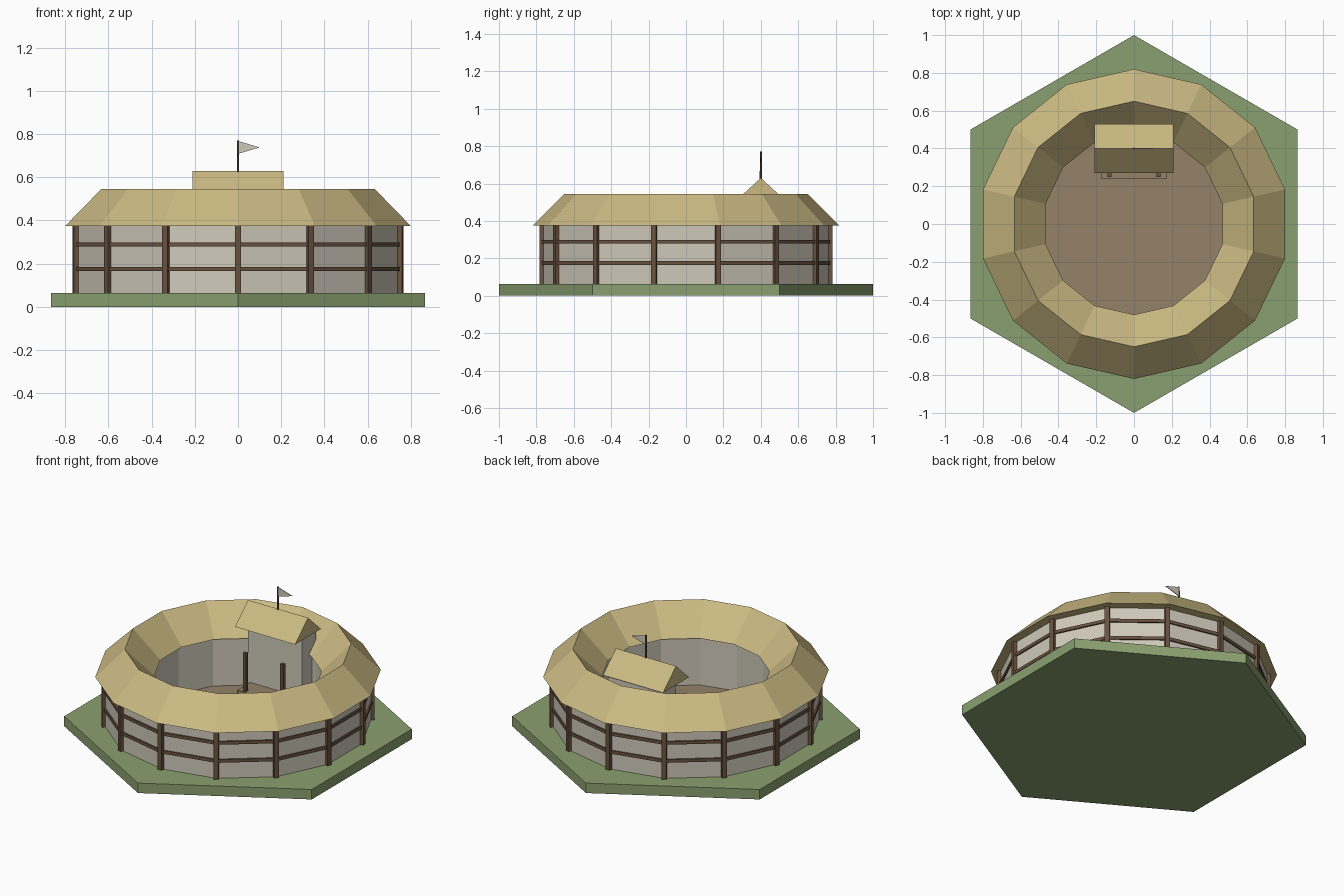
import bpy, bmesh, math
from mathutils import Matrix, Vector

if "Cube" in bpy.data.objects:
    bpy.data.objects.remove(bpy.data.objects["Cube"])

N = 14          # sides of the round theatre
GROUND = 0.063  # top of the grass slab


def material(name, rgb):
    m = bpy.data.materials.new(name)
    lin = [(c / 255 / 12.92 if c < 11 else ((c / 255 + 0.055) / 1.055) ** 2.4) for c in rgb]
    m.diffuse_color = (*lin, 1)
    m.use_nodes = True
    m.node_tree.nodes["Principled BSDF"].inputs["Base Color"].default_value = m.diffuse_color
    return m


GRASS = material("grass green", (138, 160, 112))
THATCH = material("straw thatch", (203, 186, 131))
PLASTER = material("pale plaster", (207, 201, 186))
WOOD = material("dark timber", (105, 82, 64))
EARTH = material("brown earth", (147, 130, 105))


def finish(name, bm, mat):
    bmesh.ops.recalc_face_normals(bm, faces=bm.faces)
    me = bpy.data.meshes.new(name)
    bm.to_mesh(me)
    bm.free()
    me.materials.append(mat)
    ob = bpy.data.objects.new(name, me)
    bpy.context.collection.objects.link(ob)
    return ob


def ring_point(r, k, z, n=N):
    a = math.pi / 2 + math.tau * k / n
    return Vector((r * math.cos(a), r * math.sin(a), z))


def ring(name, profile, mat):
    """Closed (radius, z) profile swept around z in N flat steps."""
    bm = bmesh.new()
    loops = [[bm.verts.new(ring_point(r, k, z)) for r, z in profile] for k in range(N)]
    for k in range(N):
        a, b = loops[k], loops[(k + 1) % N]
        for i in range(len(profile)):
            j = (i + 1) % len(profile)
            bm.faces.new((a[i], b[i], b[j], a[j]))
    return finish(name, bm, mat)


def prism(name, points, offset, mat):
    """Flat outline extruded along an offset vector."""
    bm = bmesh.new()
    f = bm.faces.new([bm.verts.new(p) for p in points])
    new = bmesh.ops.extrude_face_region(bm, geom=[f])["geom"]
    bmesh.ops.translate(bm, verts=[v for v in new if isinstance(v, bmesh.types.BMVert)], vec=offset)
    return finish(name, bm, mat)


def add_box(bm, centre, size, angle=0):
    m = Matrix.Translation(centre) @ Matrix.Rotation(angle, 4, 'Z') @ Matrix.Diagonal((*size, 1))
    bmesh.ops.create_cube(bm, size=1, matrix=m)


def box(name, lo, hi, mat):
    lo, hi = Vector(lo), Vector(hi)
    bm = bmesh.new()
    add_box(bm, (lo + hi) / 2, hi - lo)
    return finish(name, bm, mat)


# Hexagonal lawn and yard floor
prism("grass_base", [ring_point(1, k, 0, 6) for k in range(6)], (0, 0, GROUND), GRASS)
prism("yard_floor", [ring_point(0.52, k, GROUND - 0.01) for k in range(N)], (0, 0, 0.014), EARTH)

# Ring-shaped building and its thatched ridge roof
ring("gallery_walls", [(0.765, 0.055), (0.765, 0.38), (0.51, 0.38), (0.51, 0.055)], PLASTER)
ring("thatched_roof", [(0.82, 0.375), (0.65, 0.545), (0.48, 0.375)], THATCH)

# Timber posts on every corner
bm = bmesh.new()
for k in range(N):
    add_box(bm, ring_point(0.768, k, (GROUND + 0.378) / 2), (0.028, 0.028, 0.378 - GROUND),
            math.pi / 2 + math.tau * k / N)
finish("wall_posts", bm, WOOD)

# Two timber rails around the outside
for name, z in (("lower_rail", 0.175), ("upper_rail", 0.289)):
    ring(name, [(0.774, z - 0.01), (0.774, z + 0.01), (0.76, z + 0.01), (0.76, z - 0.01)], WOOD)

# Stage platform, stage house and columns
box("stage_platform", (-0.175, 0.24, GROUND), (0.175, 0.45, 0.13), EARTH)
box("stage_house", (-0.19, 0.37, GROUND), (0.19, 0.51, 0.515), PLASTER)
for side, x in (("left", -0.13), ("right", 0.13)):
    box(side + "_stage_column", (x - 0.011, 0.249, 0.125), (x + 0.011, 0.271, 0.372), WOOD)

# Gabled roof over the stage house
prism("stage_roof", [(-0.21, 0.27, 0.51), (-0.21, 0.53, 0.51), (-0.21, 0.40, 0.63)], (0.42, 0, 0), THATCH)

# Flagpole and pennant
bm = bmesh.new()
bmesh.ops.create_cone(bm, cap_ends=True, segments=6, radius1=0.006, radius2=0.005, depth=0.15,
                      matrix=Matrix.Translation((0, 0.4, 0.695)))
finish("flagpole", bm, WOOD)
prism("pennant", [(0, 0.398, 0.768), (0, 0.398, 0.708), (0.1, 0.398, 0.738)], (0, 0.004, 0), PLASTER)
